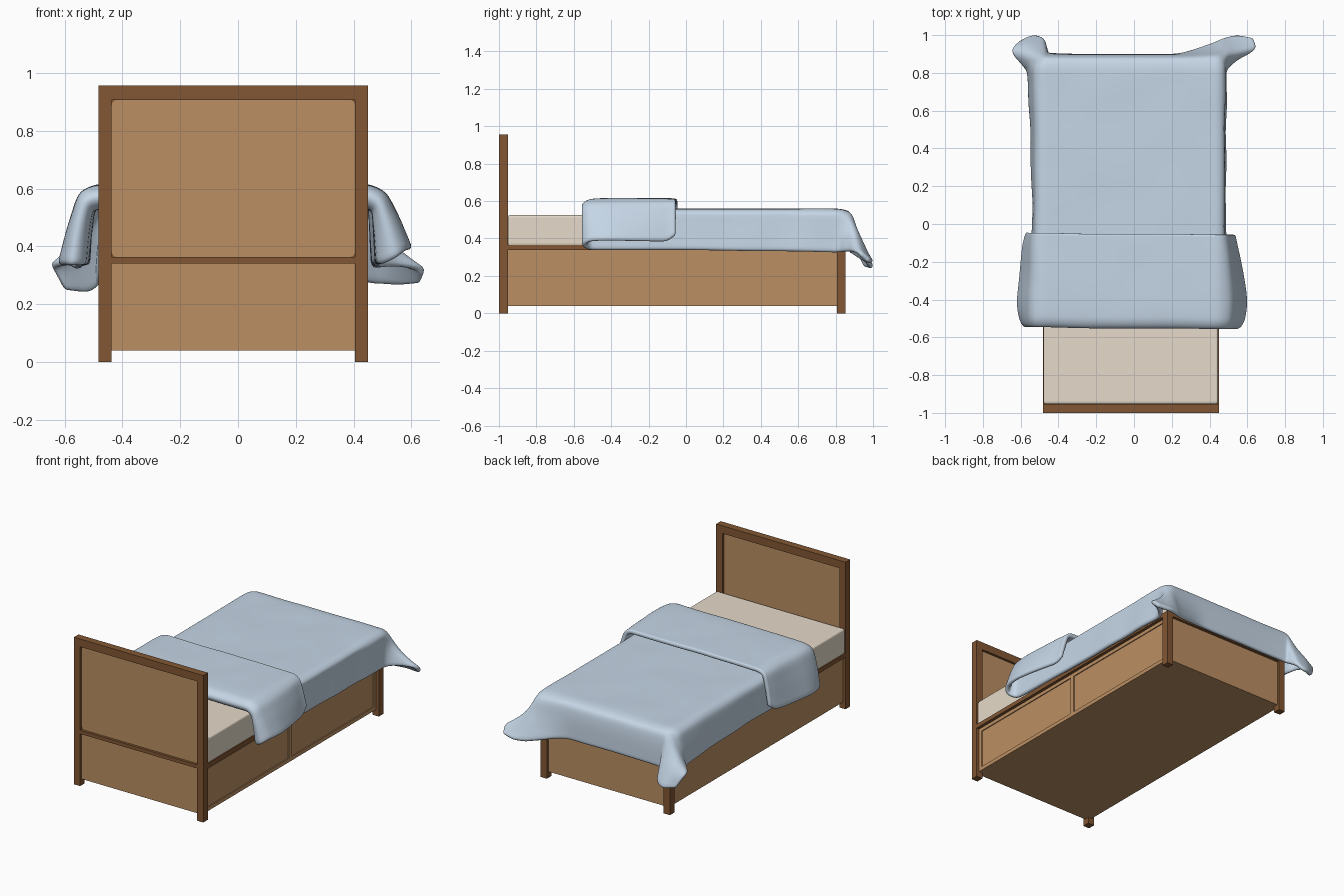
import bpy
from mathutils import Vector, noise

if "Cube" in bpy.data.objects:
    bpy.data.objects.remove(bpy.data.objects["Cube"])


def mat(name, c):
    m = bpy.data.materials.new(name)
    m.diffuse_color = (*c, 1)
    m.use_nodes = True
    m.node_tree.nodes["Principled BSDF"].inputs["Base Color"].default_value = m.diffuse_color
    return m


DARK = mat("dark_wood", (0.225, 0.095, 0.033))
LIGHT = mat("light_wood", (0.50, 0.275, 0.125))
SHEET = mat("cream_sheet", (0.79, 0.70, 0.585))
CLOTH = mat("blue_blanket", (0.56, 0.67, 0.79))
CX, HW = -0.016, 0.466      # bed centre and half width


def make(name, verts, faces, m):
    me = bpy.data.meshes.new(name)
    me.from_pydata(verts, [], faces)
    me.materials.append(m)
    ob = bpy.data.objects.new(name, me)
    bpy.context.collection.objects.link(ob)
    return ob


def box(name, x, y, z, m, bevel=0.0, seg=1):
    """Box from (min, max) pairs; x is relative to the bed centre."""
    v = [(CX + a, b, c) for a in x for b in y for c in z]
    f = [(0, 1, 3, 2), (4, 6, 7, 5), (0, 4, 5, 1), (2, 3, 7, 6), (0, 2, 6, 4), (1, 5, 7, 3)]
    ob = make(name, v, f, m)
    if bevel:
        b = ob.modifiers.new("bevel", 'BEVEL')
        b.width, b.segments = bevel, seg
    return ob


# Posts and side rails, mirrored left and right
IN = HW - 0.045
for s, side in ((-1, "left"), (1, "right")):
    xs = tuple(sorted((s * IN, s * HW)))
    box(side + "_head_post", xs, (-1, -0.953), (0, 0.957), DARK)
    box(side + "_foot_leg", xs, (0.806, 0.853), (0, 0.365), DARK)
    box(side + "_side_rail", tuple(sorted((s * (HW - 0.045), s * HW))), (-0.953, 0.806), (0.338, 0.365), DARK)

# Plain left side, drawer frame and two drawer fronts on the right
box("left_side_panel", (-0.446, -0.42), (-0.953, 0.806), (0.04, 0.338), LIGHT)
FX = (0.42, 0.446)
box("drawer_frame_bottom", FX, (-0.953, 0.806), (0.04, 0.065), LIGHT)
box("drawer_frame_top", FX, (-0.953, 0.806), (0.315, 0.338), LIGHT)
for i, ys in enumerate(((-0.953, -0.93), (-0.09, -0.06), (0.785, 0.806))):
    box(f"drawer_frame_stile_{i}", FX, ys, (0.065, 0.315), LIGHT)
box("drawer_fronts", (0.41, 0.440), (-0.94, 0.79), (0.05, 0.33), LIGHT)

# Bed base
box("bed_base", (-0.43, 0.43), (-0.96, 0.81), (0.04, 0.355), LIGHT)

# Headboard
box("head_top_rail", (-IN, IN), (-1, -0.953), (0.907, 0.957), DARK)
box("head_middle_rail", (-IN, IN), (-1, -0.953), (0.34, 0.363), DARK)
box("head_lower_panel", (-IN, IN), (-0.984, -0.960), (0.04, 0.34), LIGHT)
box("head_backing", (-IN, IN), (-0.980, -0.973), (0.363, 0.907), DARK)
hp = box("head_panel", (-IN, IN), (-0.984, -0.969), (0.363, 0.907), LIGHT)
w = hp.data.attributes.new("bevel_weight_edge", 'FLOAT', 'EDGE')
for e in hp.data.edges:     # round only the corners seen from the front
    a, b = (hp.data.vertices[i].co for i in e.vertices)
    w.data[e.index].value = 1.0 if abs(a.y - b.y) > 0.01 else 0.0
bv = hp.modifiers.new("round", 'BEVEL')
bv.limit_method, bv.width, bv.segments = 'WEIGHT', 0.02, 4

# Foot end
box("foot_panel", (-IN, IN), (0.80, 0.836), (0.04, 0.34), LIGHT)
box("foot_rail", (-IN, IN), (0.806, 0.853), (0.34, 0.365), DARK)

# Mattress
box("mattress", (-0.463, 0.461), (-0.953, 0.842), (0.36, 0.525), SHEET, 0.012, 3)


# Blanket: control grid, rows run from the folded hem to the foot
XL, XR = -0.499, 0.465


def row(y, z, hl, hr, hem_l, hem_r):
    def side(x, s, h, hem, k, dy):
        return [Vector((x + s * h, y + dy, hem)),
                Vector((x + s * (0.5 + k) * h, y + dy, (hem + z) / 2 + 0.02)),
                Vector((x + s * (0.15 + k) * h, y + dy, z - 0.02)),
                Vector((x - s * 0.04, y + dy, z))]
    mid = [Vector((x, y, z)) for x in (-0.22, 0.0, 0.2)]
    return side(XL, -1, hl, hem_l, 0.15, 0.006) + mid + side(XR, 1, hr, hem_r, 0.05, -0.004)[::-1]


grid = [row(*r) for r in (
    (-0.052, 0.600, 0.060, 0.065, 0.385, 0.415),
    (-0.12, 0.601, 0.080, 0.075, 0.35, 0.383),
    (-0.40, 0.602, 0.112, 0.128, 0.335, 0.388),
    (-0.50, 0.598, 0.100, 0.115, 0.335, 0.385),
    (-0.54, 0.573, 0.075, 0.080, 0.335, 0.36),
    (-0.50, 0.546, 0.040, 0.030, 0.335, 0.338),
    (-0.05, 0.546, 0.030, 0.012, 0.335, 0.338),
    (0.30, 0.546, 0.035, 0.010, 0.333, 0.333),
    (0.60, 0.546, 0.045, 0.012, 0.33, 0.33),
    (0.80, 0.545, 0.058, 0.015, 0.322, 0.325),
    (0.868, 0.528, 0.05, 0.02, 0.33, 0.33),
    (0.884, 0.440, 0.05, 0.02, 0.33, 0.33),
    (0.887, 0.322, 0.05, 0.02, 0.33, 0.33))]

# Flared corners at the foot: columns 0-3 left, 7-10 right
corners = {
    10: [(-.59, .85, .335), (-.535, .86, .45), (-.497, .865, .51), (-.455, .868, .528),
         (.425, .87, .528), (.468, .862, .51), (.49, .865, .44), (.54, .875, .33)],
    11: [(-.645, .915, .33), (-.56, .93, .37), (-.487, .92, .40), (-.455, .888, .44),
         (.425, .905, .43), (.48, .92, .41), (.55, .93, .36), (.64, .935, .312)],
    12: [(-.60, .96, .25), (-.53, .992, .242), (-.487, .98, .26), (-.455, .895, .315),
         (.40, .945, .285), (.49, .98, .27), (.55, .992, .27), (.63, .978, .28)]}
for r, pts in corners.items():
    for c, p in zip((0, 1, 2, 3, 7, 8, 9, 10), pts):
        grid[r][c] = Vector(p)


def spline(pts, n):
    """Smooth curve through the points without overshoot."""
    d = [b - a for a, b in zip(pts, pts[1:])]
    t = [d[0]] + [Vector([2 * a * b / (a + b) if a * b > 1e-12 else 0 for a, b in zip(p, q)])
                  for p, q in zip(d, d[1:])] + [d[-1]]
    out = []
    for i in range(len(d)):
        for k in range(n):
            u = k / n
            out.append(pts[i] + d[i] * (3 * u * u - 2 * u ** 3)
                       + t[i] * (u ** 3 - 2 * u * u + u) + t[i + 1] * (u ** 3 - u * u))
    return out + [pts[-1].copy()]


rows = [spline(r, 5) for r in grid]
cols = [spline(list(c), 5) for c in zip(*rows)]
nr = len(cols[0])
verts = []
for c in cols:
    for p in c:     # slight wrinkles
        k = noise.noise(Vector((p.x * 5, p.y * 5, p.z * 3)))
        side = p.x < XL or p.x > XR
        verts.append(p + (Vector((0.008 * k, 0, 0)) if side else Vector((0, 0, 0.003 * k))))
faces = [(i * nr + j, (i + 1) * nr + j, (i + 1) * nr + j + 1, i * nr + j + 1)
         for i in range(len(cols) - 1) for j in range(nr - 1)]
blanket = make("blanket", verts, faces, CLOTH)
sol = blanket.modifiers.new("thickness", 'SOLIDIFY')
sol.thickness, sol.offset = 0.027, 0
sub = blanket.modifiers.new("smooth", 'SUBSURF')
sub.levels = sub.render_levels = 1
for p in blanket.data.polygons:
    p.use_smooth = True
